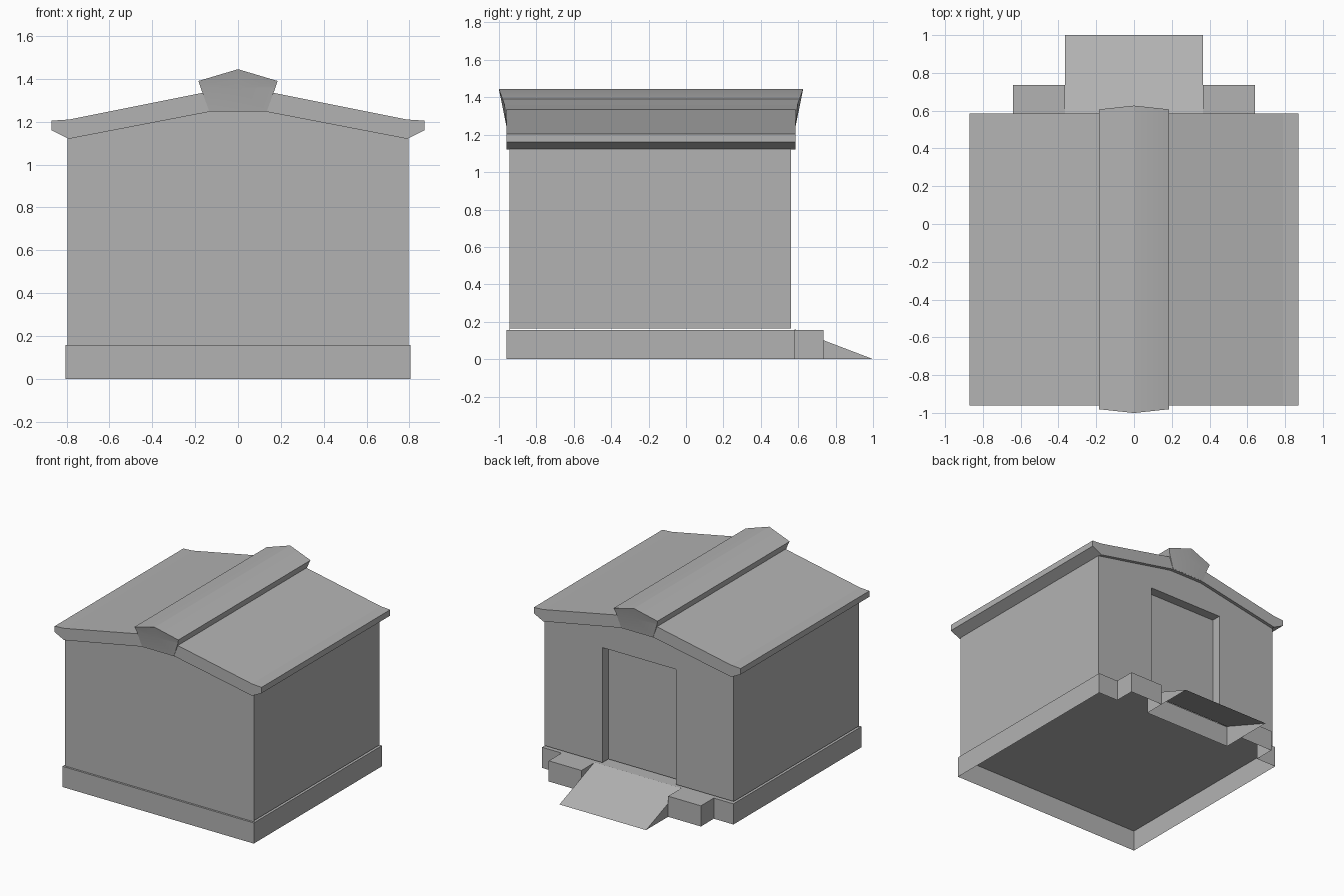
import bpy, bmesh
from math import radians
from mathutils import Vector

if "Cube" in bpy.data.objects:
    bpy.data.objects.remove(bpy.data.objects["Cube"], do_unlink=True)

# Single plain material
grey = bpy.data.materials.new("plain_grey")
grey.use_nodes = True
colour = (0.45, 0.45, 0.45, 1)
grey.diffuse_color = colour
grey.node_tree.nodes["Principled BSDF"].inputs["Base Color"].default_value = colour


def mirrored(half):
    """Complete a left-right symmetric outline from its +x half."""
    return half + [(-x, v) for x, v in reversed(half) if x > 0]


def prism(name, outline, axis, low, high, open_sides=()):
    """Extrude an outline along an axis, dropping faces that point along open_sides."""
    place = {"x": lambda p, d: (d, p[0], p[1]),
             "y": lambda p, d: (p[0], d, p[1]),
             "z": lambda p, d: (p[0], p[1], d)}[axis]
    bm = bmesh.new()
    ends = [[bm.verts.new(place(p, d)) for p in outline] for d in (low, high)]
    bm.faces.new(ends[0])
    bm.faces.new(ends[1])
    n = len(outline)
    for i in range(n):
        j = (i + 1) % n
        bm.faces.new((ends[0][i], ends[0][j], ends[1][j], ends[1][i]))
    bmesh.ops.recalc_face_normals(bm, faces=bm.faces)
    bm.normal_update()
    doomed = [f for f in bm.faces
              if any(f.normal.dot(Vector(s)) > 0.99 for s in open_sides)]
    bmesh.ops.delete(bm, geom=doomed, context="FACES")
    mesh = bpy.data.meshes.new(name)
    bm.to_mesh(mesh)
    bm.free()
    mesh.materials.append(grey)
    obj = bpy.data.objects.new(name, mesh)
    bpy.context.collection.objects.link(obj)
    return obj


DOWN, FRONT = (0, 0, -1), (0, -1, 0)

# Hollow plinth with a block on each side of the ramp
prism("plinth", mirrored([(0.805, -0.96), (0.805, 0.58), (0.64, 0.58),
                          (0.64, 0.735), (0.365, 0.735), (0.365, 0.58)]),
      "z", 0, 0.157, [DOWN])

# Entrance ramp, open underneath
prism("ramp", [(0.58, 0), (1.0, 0), (0.58, 0.16)], "x", -0.364, 0.364, [DOWN, FRONT])

# Gabled walls, lifted slightly off the plinth, with a recessed doorway
walls = prism("walls", mirrored([(0.795, 0.165), (0.795, 1.125), (0.14, 1.25)]),
              "y", -0.945, 0.562)
prism("front_skirt", mirrored([(0.795, 0.157), (0.795, 0.165)]), "y", -0.945, -0.94)

cutter = prism("doorway_cutter", mirrored([(0.31, 0.1), (0.31, 1.04)]), "y", 0.49, 0.7)
cutter.hide_render = True
cutter.hide_viewport = True
cut = walls.modifiers.new("doorway", "BOOLEAN")
cut.operation = "DIFFERENCE"
cut.solver = "EXACT"
cut.object = cutter

# Roof slab with flared eaves
prism("roof", mirrored([(0.14, 1.245), (0.79, 1.12), (0.87, 1.16),
                        (0.87, 1.205), (0.79, 1.21), (0.165, 1.335)]),
      "y", -0.96, 0.586)

# Ridge cap with ends leaning outward
cap = prism("ridge_cap", mirrored([(0.135, 1.25), (0.175, 1.36), (0.185, 1.39), (0, 1.445)]),
            "y", -0.961, 0.587)
for v in cap.data.vertices:
    lean = max(0, v.co.z - 1.335) * 0.36
    v.co.y += lean if v.co.y > 0 else -lean
# Split each end down the middle and into a lower and an upper part
bm = bmesh.new()
bm.from_mesh(cap.data)
for point, normal in (((0, 0, 0), (1, 0, 0)), ((0, 0, 1.36), (0, 0, 1))):
    bmesh.ops.bisect_plane(bm, geom=bm.verts[:] + bm.edges[:] + bm.faces[:],
                           plane_co=point, plane_no=normal)
bm.to_mesh(cap.data)
bm.free()
bpy.ops.object.select_all(action="DESELECT")
cap.select_set(True)
bpy.context.view_layer.objects.active = cap
bpy.ops.object.shade_smooth_by_angle(angle=radians(25))
